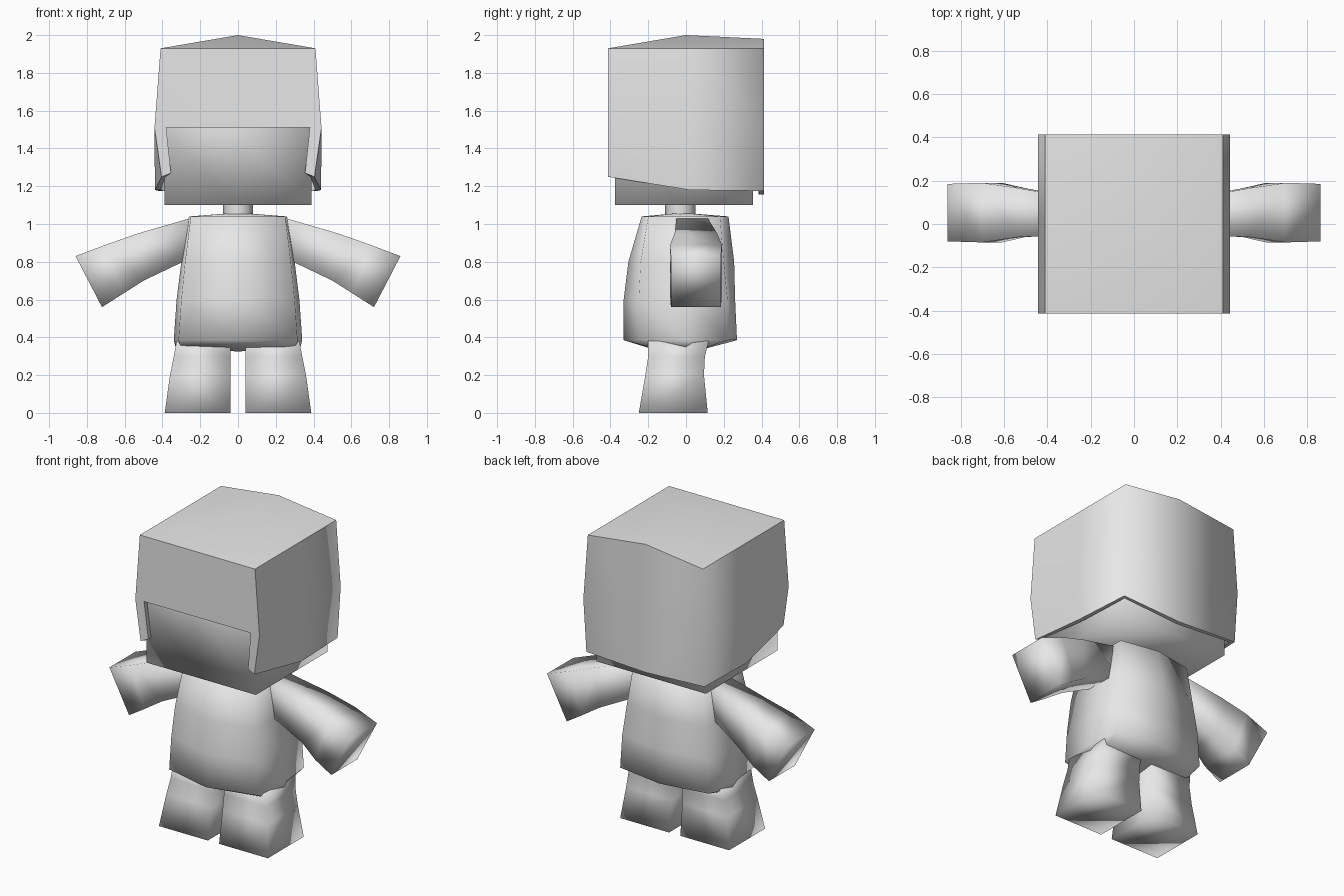
import bpy, bmesh

if "Cube" in bpy.data.objects:
    bpy.data.objects.remove(bpy.data.objects["Cube"])

grey = bpy.data.materials.new("plain grey")
grey.diffuse_color = (0.8, 0.8, 0.8, 1)
grey.use_nodes = True
grey.node_tree.nodes["Principled BSDF"].inputs["Base Color"].default_value = grey.diffuse_color


def build(name, verts, faces, mirror=False, sharp=None):
    """Smooth-shaded mesh; sharp(edge) marks the edges that stay hard."""
    bm = bmesh.new()
    vs = [bm.verts.new(v) for v in verts]
    for f in faces:
        bm.faces.new([vs[i] for i in f]).smooth = True
    bmesh.ops.recalc_face_normals(bm, faces=bm.faces[:])
    if sharp:
        for e in bm.edges:
            e.smooth = not sharp(e)
    me = bpy.data.meshes.new(name)
    bm.to_mesh(me)
    bm.free()
    me.materials.append(grey)
    ob = bpy.data.objects.new(name, me)
    bpy.context.collection.objects.link(ob)
    if mirror:
        m = ob.modifiers.new("mirror", 'MIRROR')
        m.use_clip = True
    return ob


def loft(name, rings, mirror=False, tips=None):
    """Skin equal-sized rings; close with flat caps, or with two tip points."""
    n = len(rings[0])
    verts = [p for r in rings for p in r]
    faces = [(i * n + j, i * n + (j + 1) % n, (i + 1) * n + (j + 1) % n, (i + 1) * n + j)
             for i in range(len(rings) - 1) for j in range(n)]
    last = (len(rings) - 1) * n
    if tips:
        a = len(verts)
        verts += tips
        faces += [((j + 1) % n, j, a) for j in range(n)]
        faces += [(last + j, last + (j + 1) % n, a + 1) for j in range(n)]
    else:
        faces += [tuple(range(n))[::-1], tuple(range(last, last + n))]
    return build(name, verts, faces, mirror)


# torso: eight-sided rings (z, corner x, side x, front y, front corner y, back corner y, back y)
torso = []
for z, c, w, f, fc, bc, b in [
        (1.04, .25, .26, -.235, -.20, .18, .225),
        (.80, .28, .30, -.305, -.24, .20, .255),
        (.60, .30, .325, -.33, -.25, .22, .26),
        (.385, .315, .34, -.33, -.25, .22, .27),
        (.345, .30, .33, -.20, -.18, .10, .12)]:
    torso.append([(0, f, z), (c, fc, z), (w, 0, z), (c, bc, z),
                  (0, b, z), (-c, bc, z), (-w, 0, z), (-c, fc, z)])
loft("torso", torso, tips=[(0, -.02, 1.06), (0, -.04, .325)])

# arms: four-sided rings (top x, top z, bottom x, bottom z, front y, back y)
loft("arms", [[(tx, f, tz), (tx, b, tz), (bx, b, bz), (bx, f, bz)]
              for tx, tz, bx, bz, f, b in [
                  (.22, 1.04, .27, .81, -.05, .11),
                  (.53, .95, .50, .70, -.06, .165),
                  (.70, .89, .61, .63, -.085, .19),
                  (.86, .83, .72, .56, -.08, .185)]], mirror=True)

# legs: four-sided rings (z, inner x, outer x, front y, back y)
loft("legs", [[(i, f, z), (o, f, z), (o, b, z), (i, b, z)]
              for z, i, o, f, b in [
                  (0, .04, .388, -.25, .115),
                  (.20, .04, .36, -.215, .095),
                  (.30, .04, .34, -.20, .10),
                  (.38, .04, .325, -.20, .12)]], mirror=True)

# neck
bpy.ops.mesh.primitive_cylinder_add(vertices=8, radius=.08, depth=.12, location=(0, -.03, 1.08))
neck = bpy.context.object
neck.name = "neck"
neck.data.materials.append(grey)
bpy.ops.object.shade_smooth_by_angle(angle=.9)

# head block, softly shaded with one loop cut each way
bpy.ops.mesh.primitive_cube_add(size=1, location=(0, -.01, 1.485))
head = bpy.context.object
head.name = "head"
head.data.materials.append(grey)
bm = bmesh.new()
bm.from_mesh(head.data)
bmesh.ops.subdivide_edges(bm, edges=bm.edges[:], cuts=1, use_grid_fill=True)
for v in bm.verts:
    v.co.x *= .78
    v.co.y *= .73
    v.co.z *= .77
for f in bm.faces:
    f.smooth = True
bm.to_mesh(head.data)
bm.free()

# hair: right half of a boxy shell with a brow, cheek flap and raised crown
hair_points = {
    "crown": (0, 0, 2), "ft": (0, -.413, 1.93), "frt": (.41, -.413, 1.93),
    "rt": (.41, .02, 1.93), "brt": (.41, .413, 1.93), "bt": (0, .413, 1.98),
    "fm": (0, -.413, 1.51), "frm": (.442, -.413, 1.51), "rm": (.442, .02, 1.51),
    "brm": (.442, .413, 1.51), "bm": (0, .413, 1.51),
    "frb": (.405, -.413, 1.25), "rb": (.44, .02, 1.18),
    "brb": (.42, .413, 1.175), "bb": (0, .413, 1.155),
    "flap_top": (.38, -.413, 1.51), "flap_low": (.355, -.405, 1.27)}
hair_faces = ["crown ft frt rt", "crown rt brt bt", "ft fm flap_top frm frt",
              "flap_top flap_low frb frm", "frt frm rm rt", "rt rm brm brt",
              "brt brm bm bt", "frm frb rb rm", "rm rb brb brm", "brm brb bb bm"]
keys = list(hair_points)


def hard(e):
    """Open rims (not the centre line), the crown border and the front border."""
    if len(e.link_faces) < 2:
        return any(abs(v.co.x) > .01 for v in e.verts) or e.verts[0].co.z < 1
    a, b = (f.normal for f in e.link_faces)
    return (a.z > .8) != (b.z > .8) or (a.y < -.8) != (b.y < -.8)


hair = build("hair", list(hair_points.values()),
             [[keys.index(k) for k in f.split()] for f in hair_faces],
             mirror=True, sharp=hard)
shell = hair.modifiers.new("thickness", 'SOLIDIFY')
shell.thickness = .03
shell.offset = -1
